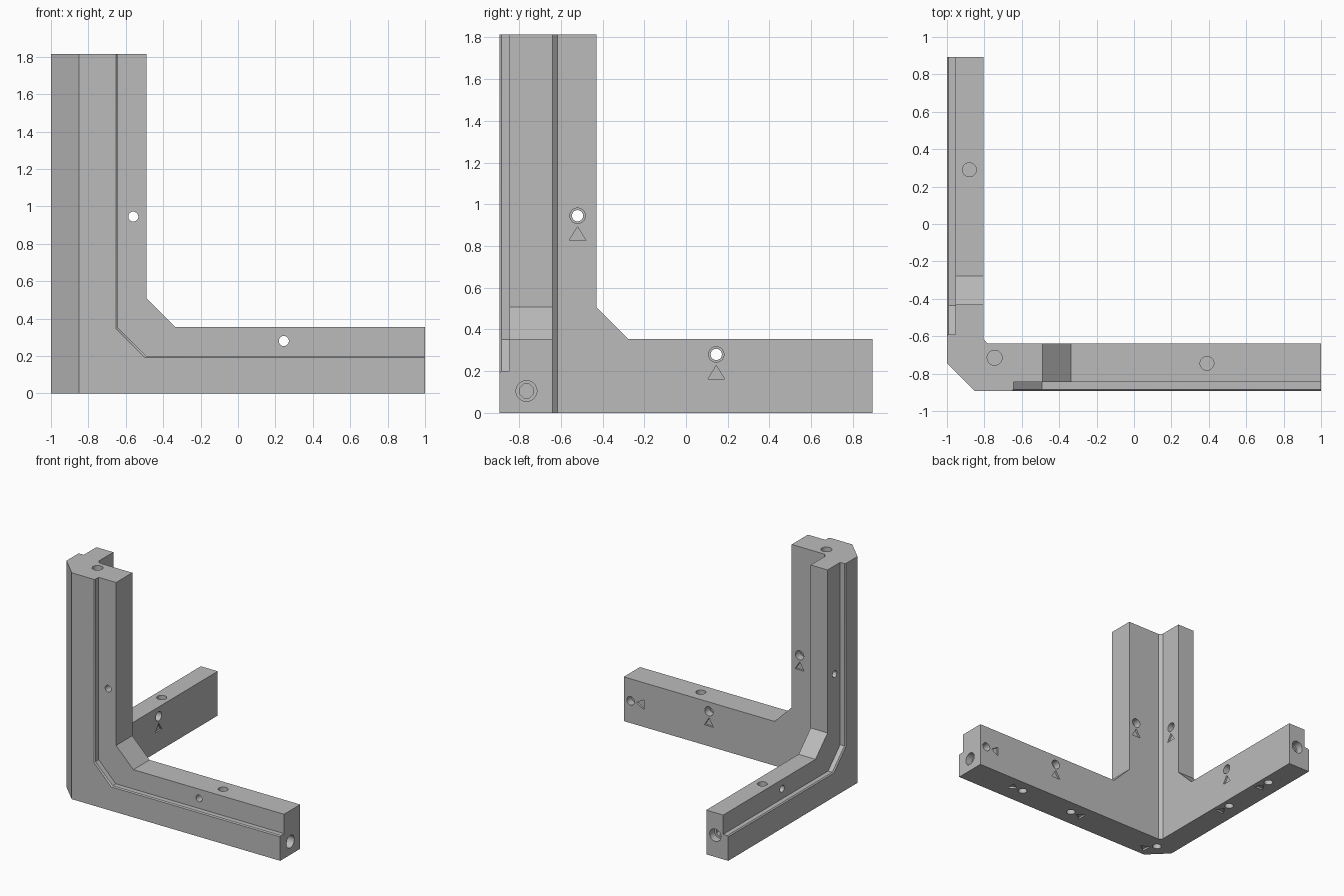
import bpy, bmesh, math
from mathutils import Vector

old = bpy.data.objects.get("Cube")
if old:
    bpy.data.objects.remove(old, do_unlink=True)

grey = bpy.data.materials.new("plain grey")
grey.use_nodes = True
color = (0.5, 0.5, 0.5, 1)
grey.diffuse_color = color
grey.node_tree.nodes["Principled BSDF"].inputs["Base Color"].default_value = color

# Outer sizes
X, Y, TOP, LEG = 1.0, 0.893, 1.815, 0.355
FRONT_IN, SIDE_IN = -0.64, -0.805       # inner faces of the two walls
FAR = 2.2


def place(axis, u, v, w):
    return {"x": (w, u, v), "y": (u, w, v), "z": (u, v, w)}[axis]


def prism(name, axis, profile, w0, w1, end_profile=None):
    """Solid between a profile at w0 and the same (or another) one at w1."""
    bm = bmesh.new()
    a = [bm.verts.new(place(axis, u, v, w0)) for u, v in profile]
    b = [bm.verts.new(place(axis, u, v, w1)) for u, v in end_profile or profile]
    bm.faces.new(a)
    bm.faces.new(b)
    for i in range(len(a)):
        j = (i + 1) % len(a)
        bm.faces.new((a[i], a[j], b[j], b[i]))
    bmesh.ops.recalc_face_normals(bm, faces=bm.faces)
    mesh = bpy.data.meshes.new(name)
    bm.to_mesh(mesh)
    bm.free()
    mesh.materials.append(grey)
    obj = bpy.data.objects.new(name, mesh)
    bpy.context.collection.objects.link(obj)
    return obj


# Full-height V footprint with chamfered outer and inner corners
body = prism("corner_bracket", "z",
             [(-X, -0.745), (-0.85, -Y), (X, -Y), (X, FRONT_IN), (-0.78, FRONT_IN),
              (SIDE_IN, -0.615), (SIDE_IN, Y), (-X, Y)], 0, TOP)


def cut(*args):
    cutter = prism("cutter", *args)
    cutter.hide_render = True
    mod = body.modifiers.new("cut", "BOOLEAN")
    mod.operation, mod.solver, mod.object = "DIFFERENCE", "EXACT", cutter
    bpy.context.view_layer.objects.active = body
    bpy.ops.object.modifier_apply(modifier=mod.name)
    bpy.data.objects.remove(cutter, do_unlink=True)


def opening(edge, height, slope=0.153):
    """Area right of a post edge and above a leg, with a sloped corner."""
    return [(edge, FAR), (edge, height + slope), (edge + slope, height),
            (FAR, height), (FAR, FAR)]


# Cut the wall down to an upright post and two legs
cut("y", opening(-0.49, LEG), -1.2, 0)
cut("x", opening(-0.43, LEG), -1.2, 0)

# Stepped recesses on the outer faces, with a small chamfer at the lip
LIP = 0.008
for axis, edge, face, floor in (("y", -0.645, -Y, -0.845), ("x", -0.59, -X, -0.955)):
    step = opening(edge, 0.2)
    cut(axis, step, face - 0.1, floor)
    wide = [(u - 2 * LIP, v - 2 * LIP) for u, v in step]
    cut(axis, wide, face - LIP, face + LIP, step)


def hole(axis, u, v, w0, w1, radius, sides=24):
    ring = [(u + radius * math.cos(math.tau * (i + 0.5) / sides),
             v + radius * math.sin(math.tau * (i + 0.5) / sides)) for i in range(sides)]
    cut(axis, ring, w0, w1)


def arrow(axis, u, v, direction, w0, w1):
    """Engraved triangle beside a hole, its tip pointing at the hole."""
    d = Vector(direction).normalized()
    n = Vector((-d.y, d.x))
    c = Vector((u, v))
    cut(axis, [c + d * 0.053, c + d * 0.118 + n * 0.04, c + d * 0.118 - n * 0.04], w0, w1)


# Screw holes through both walls, counterbored and marked inside
for axis, inner, spots in (("y", FRONT_IN, ((-0.56, 0.945), (0.245, 0.28))),
                           ("x", SIDE_IN, ((-0.52, 0.945), (0.145, 0.28)))):
    for u, v in spots:
        hole(axis, u, v, -1.1, inner + 0.02, 0.027)
        hole(axis, u, v, inner - 0.06, inner + 0.02, 0.037)
        arrow(axis, u, v, (0, -1), inner - 0.015, inner + 0.02)

# Blind holes in the leg tops and the post top
hole("z", 0.39, -0.745, LEG - 0.1, LEG + 0.05, 0.037)
hole("z", -0.88, 0.29, LEG - 0.1, LEG + 0.05, 0.037)
hole("z", -0.745, -0.715, TOP - 0.15, TOP + 0.05, 0.04)

# Blind holes with arrows underneath
for u, v, direction in ((0.49, -0.745, (1, 0)), (0.0, -0.755, (-1, 0)),
                        (-0.87, 0.566, (0, -1)), (-0.87, 0.096, (0, -1)),
                        (-0.845, -0.735, (0.6, -0.8))):
    hole("z", u, v, -0.05, 0.1, 0.034)
    arrow("z", u, v, direction, -0.05, 0.015)

# Connector sockets in the leg ends, wide mouth and narrower bore
for axis, u, v, end in (("x", -0.765, 0.105, X), ("y", -0.885, 0.175, Y)):
    hole(axis, u, v, end - 0.06, end + 0.05, 0.05)
    hole(axis, u, v, end - 0.16, end + 0.05, 0.036, 8)

# Locking hole near the end of the front leg
hole("y", 0.94, 0.178, FRONT_IN - 0.06, FRONT_IN + 0.05, 0.034)
arrow("y", 0.94, 0.178, (-1, 0), FRONT_IN - 0.015, FRONT_IN + 0.05)

# Smooth hole walls, crisp edges elsewhere
bpy.ops.object.select_all(action="DESELECT")
body.select_set(True)
bpy.context.view_layer.objects.active = body
bpy.ops.object.shade_smooth_by_angle(angle=math.radians(30))
